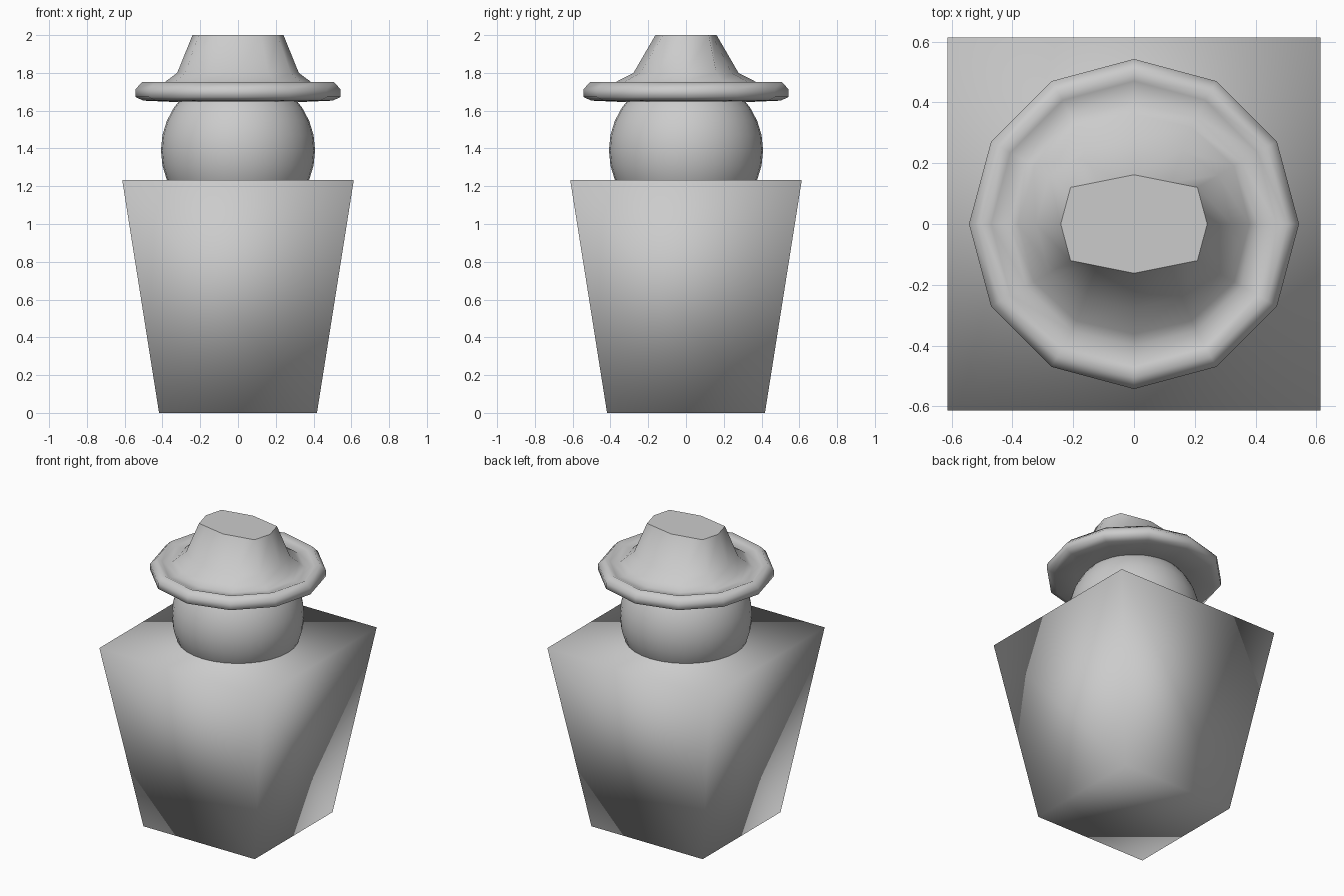
import bpy
import bmesh
import math

if "Cube" in bpy.data.objects:
    bpy.data.objects.remove(bpy.data.objects["Cube"])


def finish(name, bm):
    bmesh.ops.recalc_face_normals(bm, faces=bm.faces)
    mesh = bpy.data.meshes.new(name)
    bm.to_mesh(mesh)
    bm.free()
    obj = bpy.data.objects.new(name, mesh)
    bpy.context.collection.objects.link(obj)
    return obj


def smooth(obj, flat_top=None):
    for p in obj.data.polygons:
        p.use_smooth = flat_top is None or p.center.z < flat_top


# Body: tapered block, wider at the shoulders, softly shaded
bm = bmesh.new()
bmesh.ops.create_cube(bm, size=2)
for v in bm.verts:
    top = v.co.z > 0
    half = 0.613 if top else 0.418
    v.co.x *= half
    v.co.y *= half
    v.co.z = 1.233 if top else 0.0
smooth(finish("body", bm))

# Head: round ball sunk into the body and the hat
bm = bmesh.new()
bmesh.ops.create_uvsphere(bm, u_segments=32, v_segments=16, radius=0.408)
bmesh.ops.translate(bm, verts=bm.verts, vec=(0, 0, 1.39))
smooth(finish("head", bm))

# Hat: 12-sided rings (radius, height, y reach at 60 and 90 degrees)
rings = [
    (0.28, 1.665, 0.242, 0.28),
    (0.36, 1.647, 0.312, 0.36),
    (0.50, 1.653, 0.433, 0.50),
    (0.543, 1.672, 0.470, 0.543),
    (0.543, 1.714, 0.470, 0.543),
    (0.505, 1.753, 0.437, 0.505),
    (0.47, 1.735, 0.407, 0.47),
    (0.41, 1.728, 0.352, 0.40),
    (0.38, 1.757, 0.318, 0.362),
    (0.322, 1.80, 0.242, 0.278),
    (0.241, 2.0, 0.138, 0.162),
]
bm = bmesh.new()
loops = []
for r, z, y60, y90 in rings:
    reach = [0, r / 2, y60, y90, y60, r / 2]
    loop = []
    for i in range(12):
        x = r * math.cos(i * math.pi / 6)
        y = reach[i % 6] * (1 if i < 6 else -1)
        loop.append(bm.verts.new((x, y, z)))
    loops.append(loop)
for a, b in zip(loops, loops[1:]):
    for i in range(12):
        j = (i + 1) % 12
        bm.faces.new((a[i], a[j], b[j], b[i]))
bm.faces.new(loops[0][::-1])
bm.faces.new(loops[-1])
hat = finish("hat", bm)
smooth(hat, flat_top=1.99)
for e in hat.data.edges:
    e.use_edge_sharp = all(hat.data.vertices[i].co.z > 1.99 for i in e.vertices)
